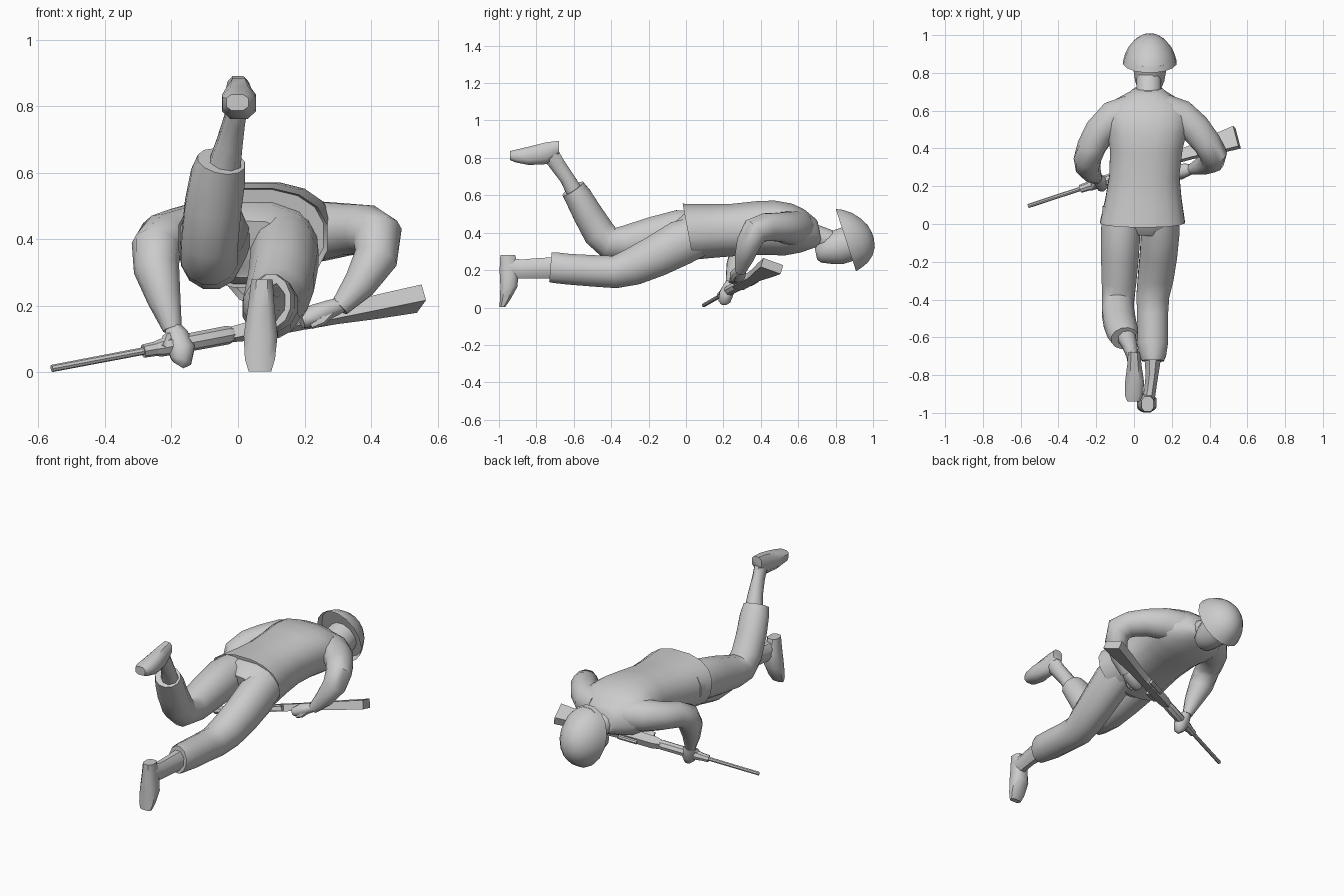
import bpy, bmesh, math
from mathutils import Vector

mat = bpy.data.materials.new("plain grey")
mat.diffuse_color = (0.6, 0.6, 0.6, 1)


def loft(name, sections, ref=(1, 0, 0), sides=12, normal=None, power=1.0,
         recess=0.0, angle=50):
    """Skin through (x, y, z, half_width, half_depth) rings; ref sets the width direction."""
    pts = [Vector(s[:3]) for s in sections]
    bm = bmesh.new()
    rings = []
    for i, s in enumerate(sections):
        if normal:
            t = Vector(normal).normalized()
        else:
            t0 = (pts[i] - pts[max(i - 1, 0)]).normalized()
            t1 = (pts[min(i + 1, len(pts) - 1)] - pts[i]).normalized()
            t = (t0 + t1).normalized()
        a = Vector(ref)
        a = (a - t * a.dot(t)).normalized()
        b = t.cross(a)
        ring = []
        for k in range(sides):
            u = 2 * math.pi * (k + 0.5) / sides
            c, d = math.cos(u), math.sin(u)
            c = math.copysign(abs(c) ** power, c)
            d = math.copysign(abs(d) ** power, d)
            ring.append(bm.verts.new(pts[i] + a * c * s[3] + b * d * s[4]))
        rings.append(ring)
    for r0, r1 in zip(rings, rings[1:]):
        for k in range(sides):
            n = (k + 1) % sides
            bm.faces.new((r0[k], r0[n], r1[n], r1[k]))
    start = bm.faces.new(rings[0][::-1])
    bm.faces.new(rings[-1])
    bm.normal_update()
    # hollow out the starting end, as on a hem or a helmet brim
    if recess:
        bmesh.ops.inset_individual(bm, faces=[start], thickness=0.012, depth=-recess)
    bmesh.ops.recalc_face_normals(bm, faces=bm.faces)
    me = bpy.data.meshes.new(name)
    bm.to_mesh(me)
    bm.free()
    ob = bpy.data.objects.new(name, me)
    bpy.context.collection.objects.link(ob)
    me.materials.append(mat)
    bpy.ops.object.select_all(action='DESELECT')
    ob.select_set(True)
    bpy.context.view_layer.objects.active = ob
    bpy.ops.object.shade_smooth_by_angle(angle=math.radians(angle))
    return ob


# jacket, from the hem to the collar
loft("jacket", [
    (0.045, 0.01, 0.405, 0.228, 0.155), (0.05, 0.13, 0.41, 0.205, 0.148),
    (0.055, 0.26, 0.415, 0.188, 0.143), (0.065, 0.40, 0.425, 0.195, 0.148),
    (0.07, 0.50, 0.425, 0.215, 0.152), (0.07, 0.59, 0.425, 0.225, 0.135),
    (0.07, 0.65, 0.42, 0.18, 0.11), (0.075, 0.70, 0.405, 0.095, 0.078),
    (0.075, 0.715, 0.40, 0.078, 0.064)],
    normal=(0, 0.97, 0.18), sides=16, power=0.85, recess=0.04)
# seat of the trousers
loft("trouser_seat", [(0.045, 0.12, 0.40, 0.19, 0.13), (0.045, 0.02, 0.385, 0.185, 0.125),
                      (0.04, -0.04, 0.37, 0.13, 0.09)], power=0.85)

# neck, head and helmet
loft("neck", [(0.075, 0.64, 0.40, 0.07, 0.065), (0.078, 0.72, 0.375, 0.068, 0.06),
              (0.08, 0.80, 0.345, 0.066, 0.06)])
loft("head", [(0.082, 0.695, 0.285, 0.03, 0.03), (0.082, 0.71, 0.295, 0.06, 0.058),
              (0.083, 0.76, 0.312, 0.08, 0.083), (0.084, 0.82, 0.325, 0.09, 0.098),
              (0.085, 0.90, 0.35, 0.088, 0.098)], normal=(0, 0.95, 0.2))
helmet = []
for h, r, drop in ((0, 1, 0), (0.035, 0.93, 0.003), (0.075, 0.8, 0.01), (0.11, 0.6, 0.017),
                   (0.135, 0.36, 0.021), (0.145, 0.1, 0.022)):
    helmet.append((0.084, 0.855 + h * 0.95 + drop * 0.31, 0.36 + h * 0.31 - drop * 0.95,
                   0.144 * r, 0.178 * r))
loft("helmet", helmet, normal=(0, 0.95, 0.31), sides=16, recess=0.03)

# sleeves
loft("left_sleeve", [
    (-0.02, 0.585, 0.42, 0.10, 0.10), (-0.11, 0.56, 0.425, 0.095, 0.092),
    (-0.18, 0.49, 0.415, 0.085, 0.08), (-0.225, 0.41, 0.405, 0.077, 0.075),
    (-0.247, 0.345, 0.375, 0.073, 0.075), (-0.245, 0.305, 0.31, 0.07, 0.068),
    (-0.222, 0.265, 0.22, 0.052, 0.05), (-0.197, 0.24, 0.13, 0.028, 0.03)], ref=(0.6, -0.8, 0))
loft("right_sleeve", [
    (0.16, 0.59, 0.42, 0.10, 0.10), (0.25, 0.565, 0.425, 0.095, 0.092),
    (0.325, 0.505, 0.43, 0.085, 0.08), (0.385, 0.43, 0.43, 0.077, 0.076),
    (0.42, 0.37, 0.41, 0.073, 0.078), (0.415, 0.335, 0.345, 0.068, 0.065),
    (0.365, 0.31, 0.265, 0.052, 0.05), (0.305, 0.29, 0.195, 0.03, 0.03)], ref=(0.6, 0.8, 0))
# hands with thumbs
loft("left_hand", [(-0.198, 0.243, 0.14, 0.024, 0.024), (-0.185, 0.23, 0.11, 0.038, 0.034),
                   (-0.17, 0.215, 0.07, 0.043, 0.04), (-0.172, 0.205, 0.035, 0.035, 0.035),
                   (-0.18, 0.205, 0.022, 0.02, 0.02)], sides=8)
loft("left_thumb", [(-0.19, 0.235, 0.115, 0.018, 0.018), (-0.215, 0.205, 0.10, 0.016, 0.016),
                    (-0.225, 0.185, 0.075, 0.011, 0.011)], sides=6)
loft("right_hand", [(0.315, 0.292, 0.205, 0.024, 0.024), (0.275, 0.285, 0.19, 0.038, 0.03),
                    (0.23, 0.275, 0.17, 0.043, 0.037), (0.19, 0.265, 0.155, 0.03, 0.024)],
     ref=(0, 1, 0), sides=8)
loft("right_thumb", [(0.28, 0.27, 0.185, 0.018, 0.018), (0.25, 0.25, 0.155, 0.016, 0.016),
                     (0.22, 0.25, 0.14, 0.01, 0.01)], ref=(0, 1, 0), sides=6)

# trouser legs
loft("left_trouser", [
    (-0.065, 0.09, 0.41, 0.105, 0.11), (-0.07, -0.04, 0.405, 0.108, 0.12),
    (-0.075, -0.18, 0.375, 0.103, 0.112), (-0.08, -0.32, 0.345, 0.094, 0.098),
    (-0.085, -0.41, 0.345, 0.088, 0.09), (-0.085, -0.465, 0.40, 0.088, 0.09),
    (-0.075, -0.525, 0.50, 0.088, 0.082), (-0.06, -0.575, 0.59, 0.085, 0.075),
    (-0.05, -0.605, 0.635, 0.074, 0.068)])
loft("right_trouser", [
    (0.14, 0.09, 0.39, 0.10, 0.11), (0.14, -0.03, 0.345, 0.105, 0.125),
    (0.13, -0.16, 0.275, 0.102, 0.115), (0.115, -0.28, 0.22, 0.098, 0.104),
    (0.10, -0.38, 0.19, 0.09, 0.09), (0.098, -0.48, 0.195, 0.085, 0.087),
    (0.098, -0.63, 0.205, 0.085, 0.085), (0.10, -0.70, 0.213, 0.072, 0.085),
    (0.10, -0.725, 0.215, 0.06, 0.082)])

# boots: shaft plus foot
loft("left_boot_shaft", [
    (-0.045, -0.585, 0.60, 0.055, 0.05), (-0.025, -0.635, 0.69, 0.042, 0.042),
    (-0.01, -0.685, 0.76, 0.034, 0.045), (0.0, -0.725, 0.82, 0.034, 0.05)], sides=8)
loft("left_boot_foot", [
    (0.0, -0.68, 0.857, 0.034, 0.036), (0.002, -0.745, 0.825, 0.04, 0.062),
    (0.003, -0.84, 0.811, 0.054, 0.052), (0.0, -0.91, 0.81, 0.05, 0.036),
    (-0.002, -0.94, 0.812, 0.035, 0.026)], normal=(0, -1, 0), sides=8, power=0.75)
loft("right_boot_shaft", [
    (0.10, -0.69, 0.212, 0.05, 0.062), (0.095, -0.80, 0.21, 0.036, 0.058),
    (0.085, -0.88, 0.205, 0.034, 0.055), (0.075, -0.94, 0.21, 0.036, 0.058)], sides=8)
loft("right_boot_foot", [
    (0.072, -0.953, 0.28, 0.034, 0.042), (0.07, -0.945, 0.20, 0.042, 0.055),
    (0.068, -0.947, 0.11, 0.054, 0.048), (0.066, -0.968, 0.04, 0.048, 0.029),
    (0.066, -0.982, 0.003, 0.036, 0.016)], normal=(0, 0, -1), sides=8, power=0.75)


# rifle, laid along a sloping line
def rifle(name, stations, side=0.0, **kw):
    wide = Vector((-0.25, 0.91, -0.33))
    secs = []
    for x, w, d in stations:
        p = Vector((x, 0.095 + 0.33 * (x + 0.56), 0.012 + 0.19 * (x + 0.56))) + wide * side
        secs.append((*p, w, d))
    loft(name, secs, ref=wide, angle=35, **kw)


rifle("barrel", [(-0.56, 0.011, 0.011), (0.02, 0.012, 0.012)], sides=8)
rifle("barrel_band", [(-0.285, 0.022, 0.02), (-0.24, 0.024, 0.022)], sides=8)
rifle("handguard", [(-0.25, 0.022, 0.022), (-0.23, 0.028, 0.027), (-0.03, 0.03, 0.028),
                    (-0.015, 0.024, 0.022)], sides=8)
rifle("receiver", [(-0.02, 0.028, 0.026), (0.02, 0.042, 0.028), (0.19, 0.042, 0.028),
                   (0.24, 0.034, 0.026)], sides=4)
rifle("butt_stock", [(0.2, 0.036, 0.03), (0.3, 0.045, 0.03), (0.42, 0.066, 0.034),
                     (0.545, 0.082, 0.036)], sides=4)
rifle("magazine", [(0.03, 0.035, 0.018), (0.10, 0.04, 0.018)], side=-0.04, sides=4)
rifle("bolt", [(0.10, 0.013, 0.013), (0.2, 0.013, 0.013)], side=0.036, sides=8)
